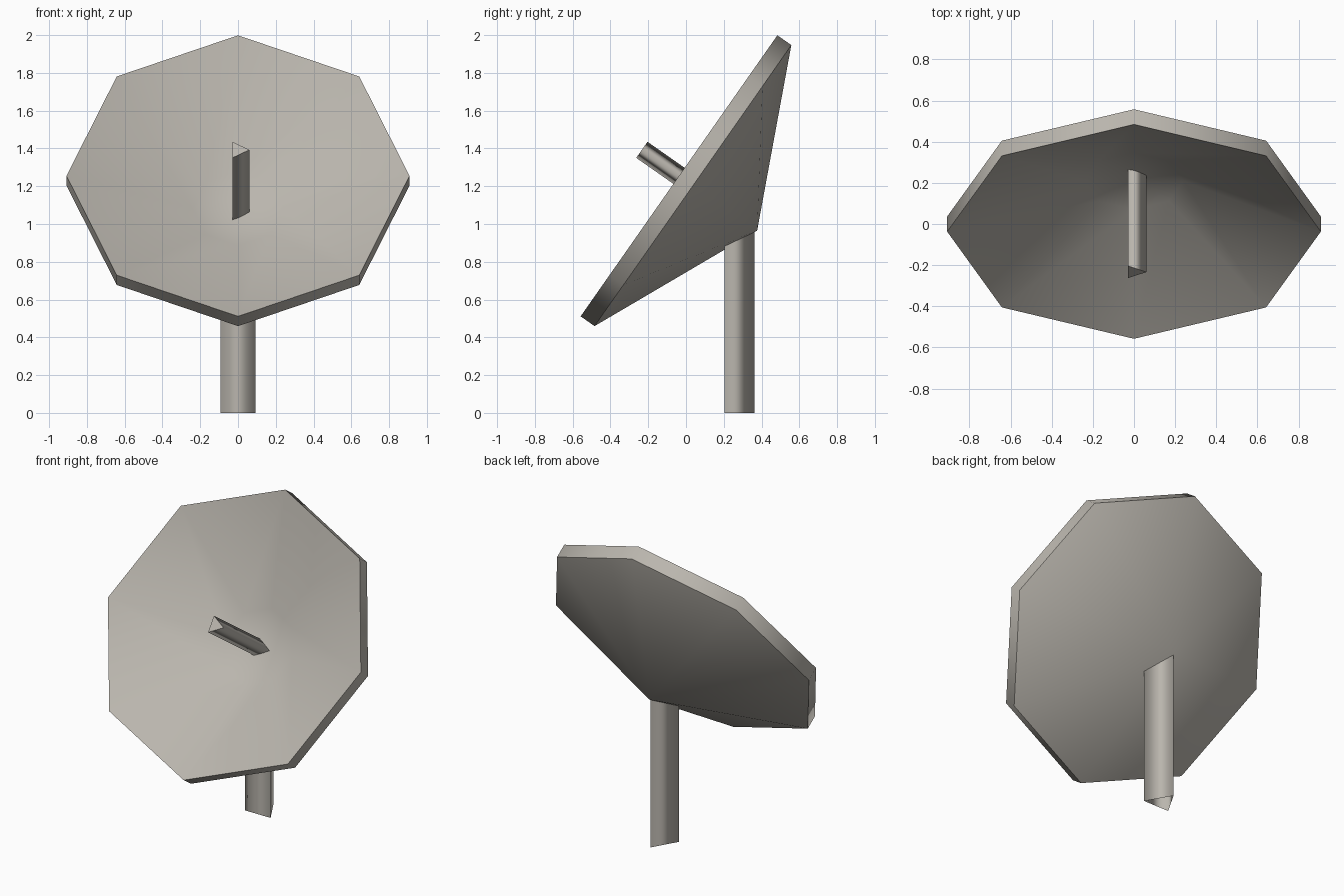
import bpy, bmesh, math
from mathutils import Matrix

if "Cube" in bpy.data.objects:
    bpy.data.objects.remove(bpy.data.objects["Cube"])

grey = bpy.data.materials.new("warm grey")
grey.diffuse_color = (0.49, 0.465, 0.42, 1)
grey.use_nodes = True
grey.node_tree.nodes["Principled BSDF"].inputs["Base Color"].default_value = grey.diffuse_color


def lathe(name, profile, sides, start, matrix, sharp=(), caps=()):
    """Low-poly turned shape from (radius, height) points, smooth around.
    Radius 0 makes a point; sharp and caps list ring indices."""
    bm = bmesh.new()
    rings = []
    for r, h in profile:
        count = sides if r else 1
        rings.append([bm.verts.new((r * math.cos(start + math.tau * i / sides),
                                    r * math.sin(start + math.tau * i / sides), h))
                      for i in range(count)])
    for a, b in zip(rings, rings[1:]):
        for i in range(sides):
            j = (i + 1) % sides
            loop = [a[i % len(a)], a[j % len(a)], b[j % len(b)], b[i % len(b)]]
            bm.faces.new(list(dict.fromkeys(loop)))
    for k in caps:
        bm.faces.new(rings[k])
    for k in sharp:
        for i in range(sides):
            bm.edges.get((rings[k][i], rings[k][(i + 1) % sides])).smooth = False
    bmesh.ops.recalc_face_normals(bm, faces=bm.faces)
    for f in bm.faces:
        f.smooth = True
    mesh = bpy.data.meshes.new(name)
    bm.to_mesh(mesh)
    bm.free()
    mesh.materials.append(grey)
    obj = bpy.data.objects.new(name, mesh)
    obj.matrix_world = matrix
    bpy.context.collection.objects.link(obj)
    return obj


# Dish frame: local z points out of the dish, origin at the front rim centre
tilt = Matrix.Translation((0, -0.037, 1.255)) @ Matrix.Rotation(math.radians(55), 4, 'X')

# Eight-sided dish: back point, rear rim, front rim, shallow hollow
lathe("dish", [(0, -0.505), (0.908, -0.09), (0.908, 0), (0.24, -0.30), (0, -0.345)],
      8, 0, tilt, sharp=(1, 2))

# Three-sided feed sticking out along the dish axis
lathe("feed_horn", [(0.06, -0.36), (0.06, 0.24)], 3, 0, tilt, sharp=(1,), caps=(1,))

# Three-sided open mast, its top buried in the dish wall
lathe("mast", [(0.106, 0), (0.106, 0.98)], 3, math.pi / 2,
      Matrix.Translation((0, 0.256, 0)))
